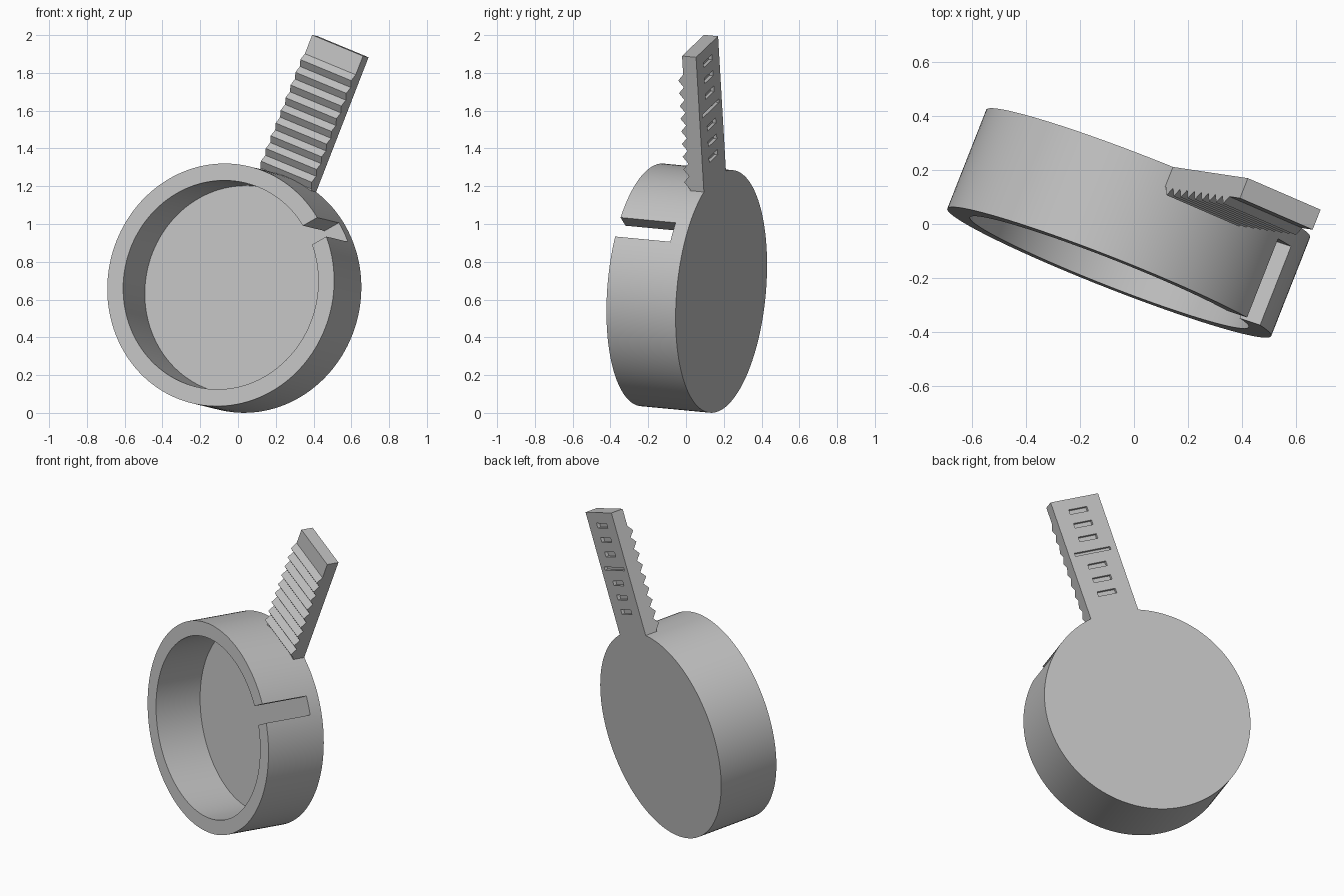
import bpy, bmesh, math
from mathutils import Vector, Matrix

cube = bpy.data.objects.get("Cube")
if cube:
    bpy.data.objects.remove(cube, do_unlink=True)

# Sizes
RADIUS, BORE = 0.645, 0.555
DEPTH, FLOOR = 0.395, 0.08
HALF_WIDTH = 0.157
ROOT, TIP = 0.61, 1.392
TEETH, TOOTH_TOP, TOOTH_BOTTOM, TOOTH_DEPTH = 9, 1.285, 0.635, 0.03

# Tilted frame: x across the handle, y towards the back, z along the handle
back = Vector((0.365, 0.927, -0.088)).normalized()
across = back.cross(Vector((0.362, -0.054, 0.930))).normalized()
along = across.cross(back)
frame = Matrix((across, back, along)).transposed().to_4x4()
frame.translation = (0.0525, 0.187, 0.643)

grey = bpy.data.materials.new("grey plastic")
grey.use_nodes = True
colour = (0.53, 0.53, 0.53, 1)
grey.diffuse_color = colour
grey.node_tree.nodes["Principled BSDF"].inputs["Base Color"].default_value = colour


def add_object(name, bm):
    bmesh.ops.recalc_face_normals(bm, faces=bm.faces)
    mesh = bpy.data.meshes.new(name)
    bm.to_mesh(mesh)
    bm.free()
    mesh.materials.append(grey)
    obj = bpy.data.objects.new(name, mesh)
    bpy.context.collection.objects.link(obj)
    obj.matrix_world = frame
    return obj


def add_box(bm, centre, size, turn=0.0):
    place = (Matrix.Rotation(turn, 4, 'Y') @ Matrix.Translation(centre)
             @ Matrix.Diagonal((*size, 1)))
    bmesh.ops.create_cube(bm, size=1, matrix=place)


def activate(obj):
    bpy.ops.object.select_all(action='DESELECT')
    obj.select_set(True)
    bpy.context.view_layer.objects.active = obj


def cut(obj, bm):
    cutter = add_object("cutter", bm)
    cutter.hide_render = True
    mod = obj.modifiers.new("cut", 'BOOLEAN')
    mod.operation, mod.solver, mod.object = 'DIFFERENCE', 'EXACT', cutter
    activate(obj)
    bpy.ops.object.modifier_apply(modifier=mod.name)
    bpy.data.objects.remove(cutter, do_unlink=True)


# Round cup, turned around the y axis
bm = bmesh.new()
profile = [(0, 0), (RADIUS, 0), (RADIUS, -DEPTH), (BORE, -DEPTH), (BORE, -FLOOR), (0, -FLOOR)]
verts = [bm.verts.new((r, y, 0)) for r, y in profile]
edges = [bm.edges.new(pair) for pair in zip(verts, verts[1:])]
bmesh.ops.spin(bm, geom=verts + edges, cent=(0, 0, 0), axis=(0, 1, 0),
               angle=math.tau, steps=128, use_duplicate=False)
bmesh.ops.remove_doubles(bm, verts=bm.verts, dist=0.0001)
cup = add_object("round_cup", bm)

# Notch through the cup wall
bm = bmesh.new()
add_box(bm, (0, -0.2905, 0.6), (0.115, 0.42, 0.3), math.radians(40.5))
cut(cup, bm)

# Handle with a toothed front, extruded across its width
outline = [(0, ROOT), (0, TIP), (-FLOOR, TIP)]
pitch = (TOOTH_TOP - TOOTH_BOTTOM) / TEETH
for i in range(TEETH):
    z = TOOTH_TOP - i * pitch
    outline += [(-FLOOR, z), (-FLOOR - TOOTH_DEPTH, z - pitch / 2)]
outline += [(-FLOOR, TOOTH_BOTTOM), (-FLOOR, ROOT)]
bm = bmesh.new()
side = bm.faces.new([bm.verts.new((-HALF_WIDTH, y, z)) for y, z in outline])
grown = bmesh.ops.extrude_face_region(bm, geom=[side], use_keep_orig=True)
bmesh.ops.translate(bm, vec=(2 * HALF_WIDTH, 0, 0),
                    verts=[g for g in grown["geom"] if isinstance(g, bmesh.types.BMVert)])
handle = add_object("toothed_handle", bm)

# Shallow slots in the back of the handle, the middle one longer
bm = bmesh.new()
for i in range(-3, 4):
    size = (0.12, 0.04, 0.03) if i else (0.235, 0.04, 0.02)
    add_box(bm, (0, 0, 1.04 + i * 0.09), size)
cut(handle, bm)

for obj in (cup, handle):
    activate(obj)
    bpy.ops.object.shade_smooth_by_angle(angle=math.radians(30))
